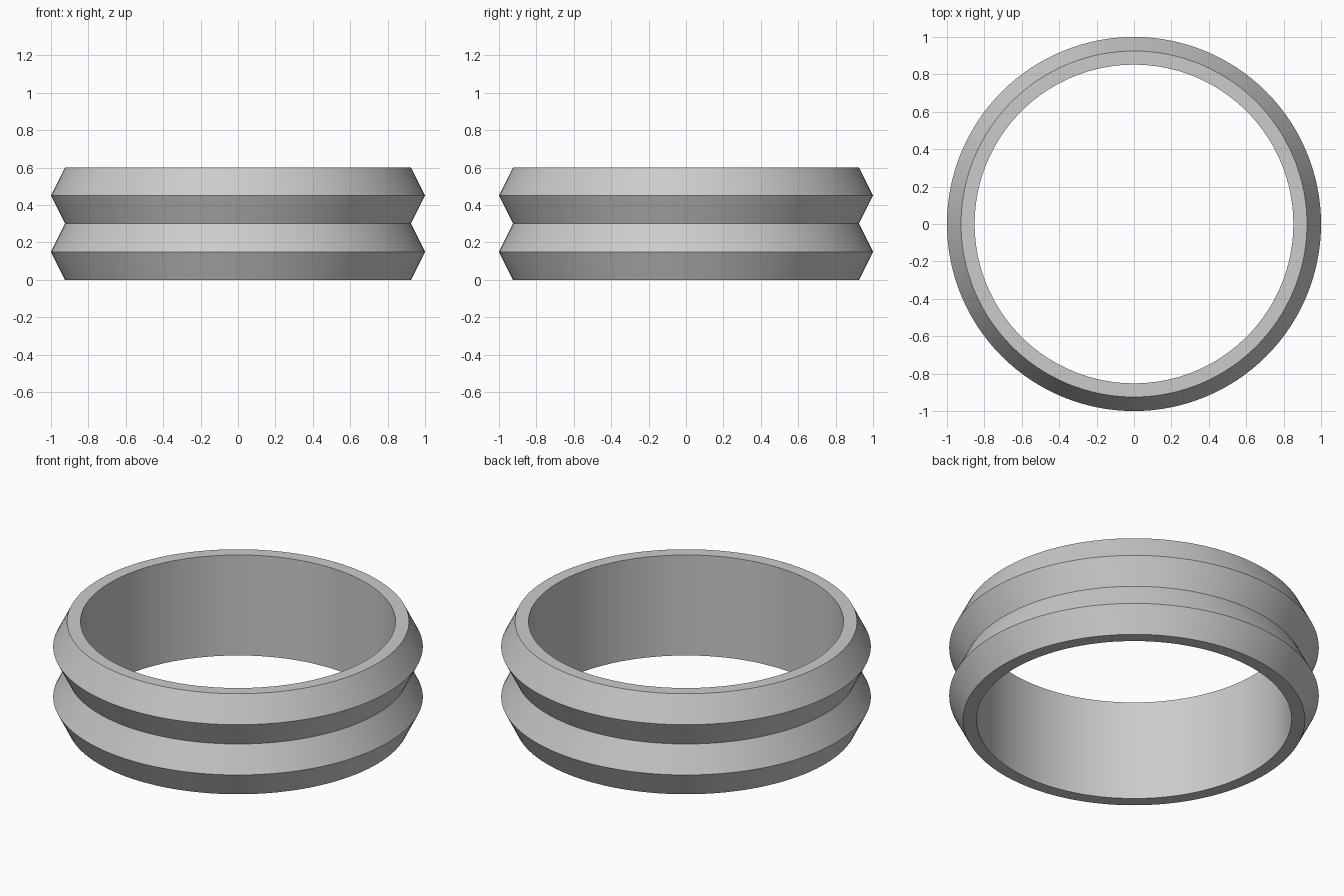
import bpy
import bmesh
from math import cos, sin, tau, radians

cube = bpy.data.objects.get("Cube")
if cube:
    bpy.data.objects.remove(cube, do_unlink=True)

SEGMENTS = 128
HEIGHT = 0.6
BORE, GROOVE, RIDGE = 0.852, 0.925, 1.0

# Plain grey metal
grey = bpy.data.materials.new("grey_metal")
grey.use_nodes = True
colour = (0.6, 0.6, 0.6, 1.0)
grey.diffuse_color = colour
grey.node_tree.nodes["Principled BSDF"].inputs["Base Color"].default_value = colour

# Cross-section: straight bore, zigzag outside with two ridges
outer = [(RIDGE if i % 2 else GROOVE, HEIGHT * i / 4) for i in range(5)]
profile = outer + [(BORE, HEIGHT), (BORE, 0)]

# Revolve the closed cross-section around z
bm = bmesh.new()
rings = []
for s in range(SEGMENTS):
    a = tau * s / SEGMENTS
    rings.append([bm.verts.new((r * cos(a), r * sin(a), z)) for r, z in profile])
for s, ring in enumerate(rings):
    following = rings[(s + 1) % SEGMENTS]
    for i in range(len(profile)):
        j = (i + 1) % len(profile)
        bm.faces.new((ring[i], following[i], following[j], ring[j]))
bmesh.ops.recalc_face_normals(bm, faces=bm.faces)

mesh = bpy.data.meshes.new("ridged_ring")
bm.to_mesh(mesh)
bm.free()
mesh.materials.append(grey)
ring_object = bpy.data.objects.new("ridged_ring", mesh)
bpy.context.collection.objects.link(ring_object)

# Smooth around the ring, sharp along the ridges and rims
bpy.ops.object.select_all(action="DESELECT")
ring_object.select_set(True)
bpy.context.view_layer.objects.active = ring_object
bpy.ops.object.shade_smooth_by_angle(angle=radians(30))
